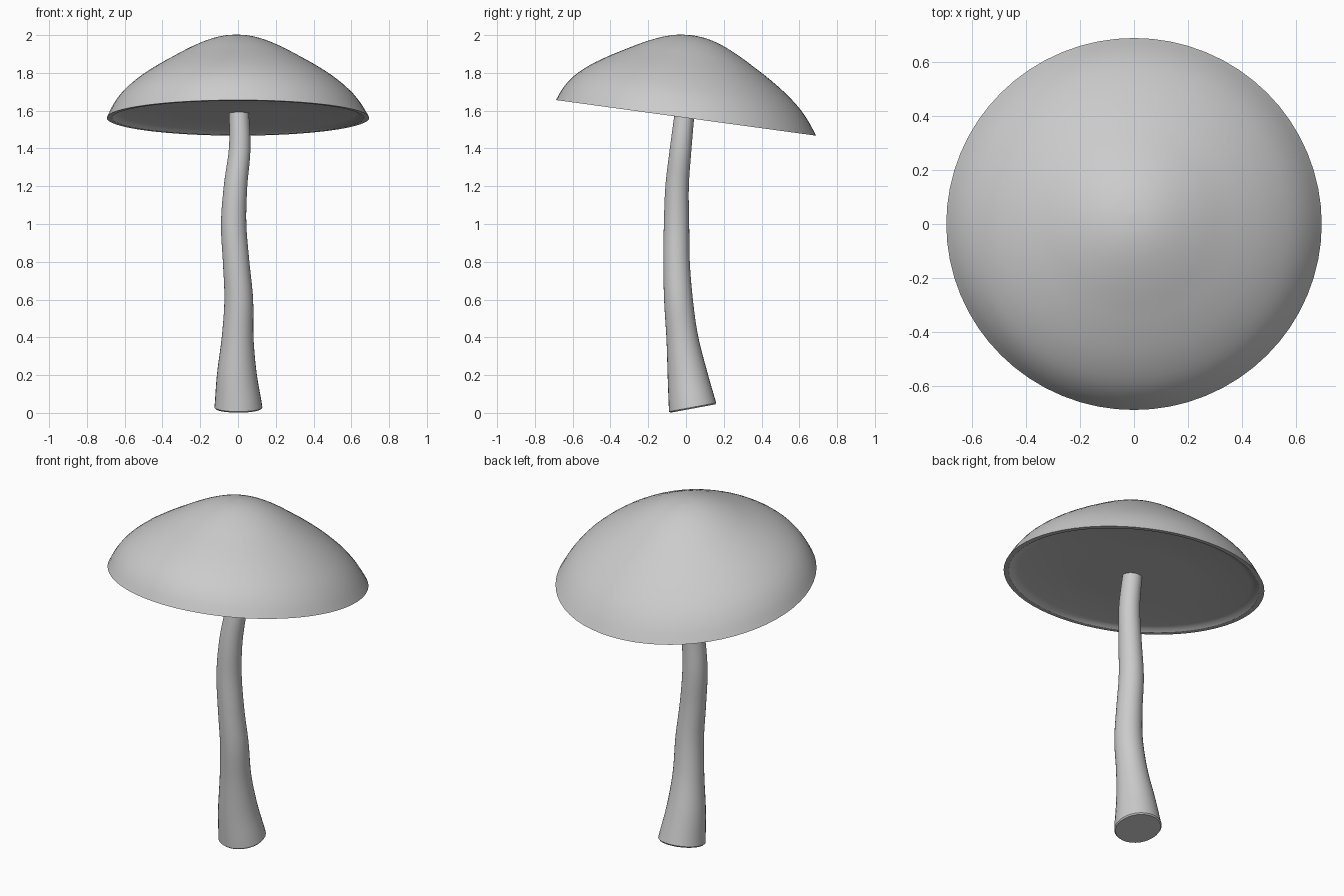
import bpy, bmesh, math
from mathutils import Vector, Matrix

if "Cube" in bpy.data.objects:
    bpy.data.objects.remove(bpy.data.objects["Cube"])


def loft(name, rings, close_start=True, close_end=True):
    """Skin a list of vertex rings into one smooth object."""
    bm = bmesh.new()
    loops = [[bm.verts.new(p) for p in ring] for ring in rings]
    n = len(loops[0])
    for a, b in zip(loops, loops[1:]):
        for i in range(n):
            j = (i + 1) % n
            bm.faces.new((a[i], a[j], b[j], b[i]))
    if close_start:
        bm.faces.new(loops[0][::-1])
    if close_end:
        bm.faces.new(loops[-1])
    bmesh.ops.recalc_face_normals(bm, faces=bm.faces)
    mesh = bpy.data.meshes.new(name)
    bm.to_mesh(mesh)
    bm.free()
    obj = bpy.data.objects.new(name, mesh)
    bpy.context.collection.objects.link(obj)
    bpy.ops.object.select_all(action='DESELECT')
    obj.select_set(True)
    bpy.context.view_layer.objects.active = obj
    bpy.ops.object.shade_smooth_by_angle(angle=math.radians(35))
    return obj


def spline(pts, steps):
    """Catmull-Rom curve through tuples of any length."""
    v = [Vector(p) for p in pts]
    v = [2 * v[0] - v[1]] + v + [2 * v[-1] - v[-2]]
    out = []
    for a, b, c, d in zip(v, v[1:], v[2:], v[3:]):
        for k in range(steps):
            t = k / steps
            out.append(0.5 * (2 * b + (c - a) * t + (2 * a - 5 * b + 4 * c - d) * t * t
                              + (3 * b - a - 3 * c + d) * t ** 3))
    return out + [v[-2]]


def ring(centre, rot, radius, n):
    return [centre + rot @ Vector((radius * math.cos(math.tau * i / n),
                                   radius * math.sin(math.tau * i / n), 0))
            for i in range(n)]


# Cap: tilted dome leaning slightly forward, with a shallow recessed underside
dome = spline([(0.004, 0.438), (0.08, 0.430), (0.16, 0.407), (0.25, 0.367), (0.34, 0.318),
               (0.43, 0.266), (0.52, 0.206), (0.60, 0.138), (0.655, 0.07), (0.695, 0)], 3)
under = [Vector(p) for p in ((0.667, 0.0), (0.65, 0.012), (0.62, 0.02), (0.3, 0.022), (0.004, 0.022))]
tilt = Matrix.Rotation(math.radians(-7.8), 3, 'X')
origin = Vector((0, 0, 1.562))
cap = []
for r, h in dome:
    lean = 0.025 * math.sin(math.pi / 2 * min(1, h / 0.25))
    cap.append(ring(origin + tilt @ Vector((-0.3 * lean, -lean, h)), tilt, r, 64))
cap += [ring(origin + tilt @ Vector((0, 0, h)), tilt, r, 64) for r, h in under]
loft("cap", cap)

# Stem: wavy path of (x, y, z, radius), rings square to the path
path = spline([(0.002, 0.035, 0.03, 0.127), (-0.006, 0.008, 0.2, 0.106),
               (-0.002, -0.02, 0.4, 0.084), (0.004, -0.04, 0.6, 0.076),
               (-0.01, -0.05, 0.8, 0.07), (-0.023, -0.05, 1.0, 0.067),
               (-0.013, -0.047, 1.2, 0.062), (0.009, -0.028, 1.4, 0.057),
               (0.005, -0.006, 1.6, 0.052)], 5)
stem = []
for i, p in enumerate(path):
    d = (path[min(i + 1, len(path) - 1)] - path[max(i - 1, 0)]).to_3d()
    rot = Vector((0, 0, 1)).rotation_difference(d).to_matrix()
    if i == 0:
        # softened foot edge
        rot = Matrix.Rotation(math.radians(10.5), 3, 'X')
        down = rot @ Vector((0, 0, -0.007))
        stem.append(ring(p.to_3d() + down, rot, p[3] - 0.006, 32))
    stem.append(ring(p.to_3d(), rot, p[3], 32))
loft("stem", stem)
